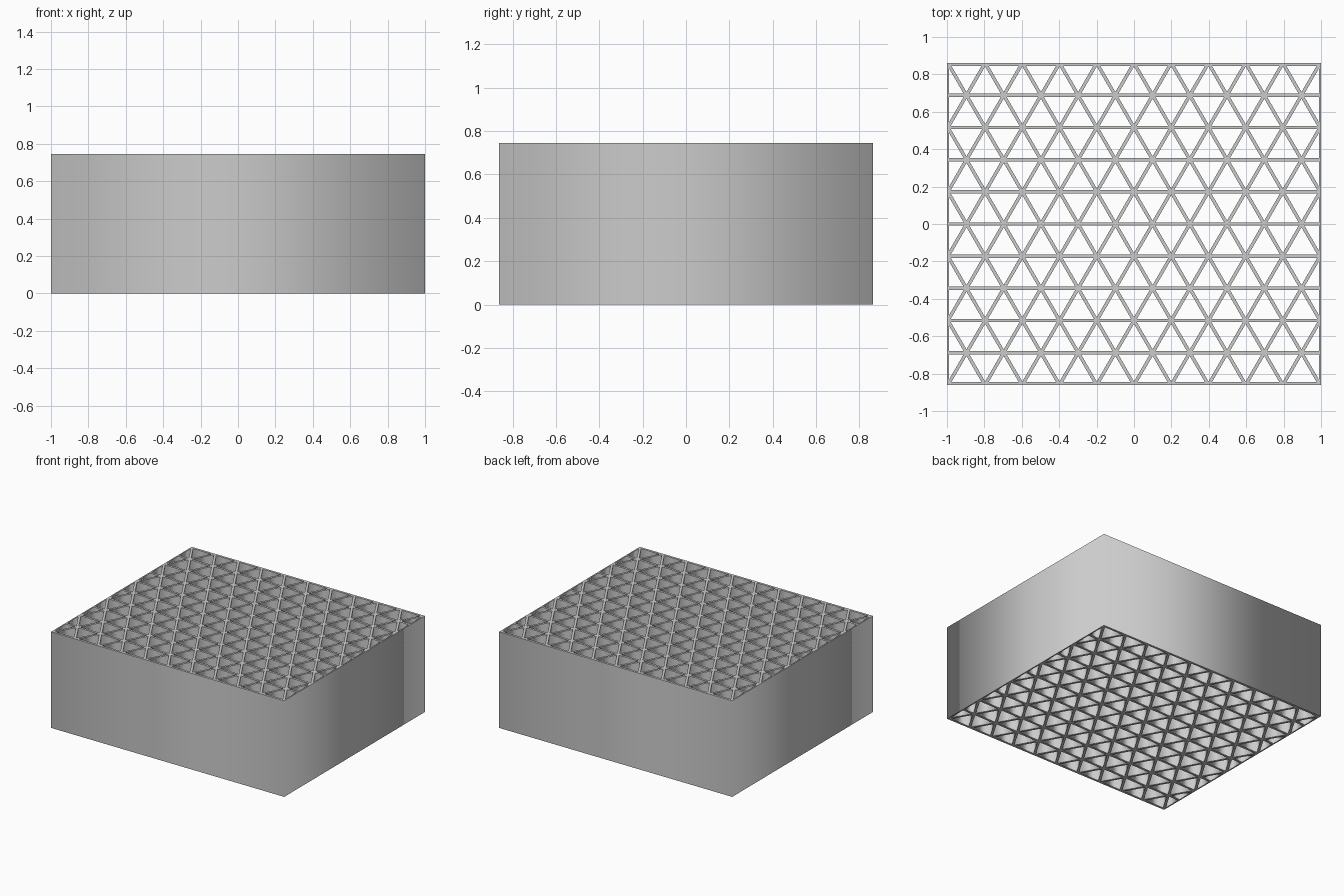
import bpy
import math
from mathutils import Vector

if "Cube" in bpy.data.objects:
    bpy.data.objects.remove(bpy.data.objects["Cube"])

W, D, H = 1.0, 0.862, 0.745      # half width, half depth, height
SIDE, ROW = 0.199, 0.172         # triangle side and row spacing
WALL, RIM = 0.018, 0.010         # lattice wall thickness, side wall thickness
ROWS = 10


def clip(poly, n, d):
    """Keep the part of a convex polygon where n . p <= d."""
    out = []
    for a, b in zip(poly, poly[1:] + poly[:1]):
        da, db = n.dot(a) - d, n.dot(b) - d
        if da <= 0:
            out.append(a)
        if da * db < 0:
            out.append(a.lerp(b, da / (da - db)))
    return out


def inset(tri, t):
    """Move all sides of a triangle inwards by t."""
    c = sum(tri, Vector((0, 0))) / 3
    r = ROW / 3
    return [c + (p - c) * (r - t) / r for p in tri]


# Triangular cells, trimmed by the outer walls
cells = []
for j in range(ROWS):
    y0 = (j - ROWS / 2) * ROW
    for i in range(-12, 13):
        for up in (True, False):
            base, tip = (y0, y0 + ROW) if up else (y0 + ROW, y0)
            # lattice nodes shift by half a side on every other row
            x = (i + 0.5 * ((j if up else j + 1) % 2)) * SIDE
            tri = [Vector((x, base)), Vector((x + SIDE, base)),
                   Vector((x + SIDE / 2, tip))]
            poly = inset(tri, WALL / 2)
            for n, d in (((1, 0), W - RIM), ((-1, 0), W - RIM),
                         ((0, 1), D - WALL), ((0, -1), D - WALL)):
                poly = clip(poly, Vector(n), d) if poly else poly
            if len(poly) > 2:
                cells.append(poly)

# Flat outline with holes, extruded to full height
curve = bpy.data.curves.new("lattice_block", 'CURVE')
curve.dimensions = '2D'
curve.fill_mode = 'BOTH'
curve.extrude = H / 2
outline = [Vector(p) for p in ((-W, -D), (W, -D), (W, D), (-W, D))]
for poly in [outline] + cells:
    s = curve.splines.new('POLY')
    s.points.add(len(poly) - 1)
    for pt, p in zip(s.points, poly):
        pt.co = (p.x, p.y, 0, 1)
    s.use_cyclic_u = True

grey = bpy.data.materials.new("light_grey")
grey.diffuse_color = (0.6, 0.6, 0.6, 1)
grey.use_nodes = True
grey.node_tree.nodes["Principled BSDF"].inputs["Base Color"].default_value = grey.diffuse_color
curve.materials.append(grey)

block = bpy.data.objects.new("lattice_block", curve)
bpy.context.collection.objects.link(block)
block.location.z = H / 2
bpy.context.view_layer.objects.active = block
block.select_set(True)
bpy.ops.object.convert(target='MESH')
